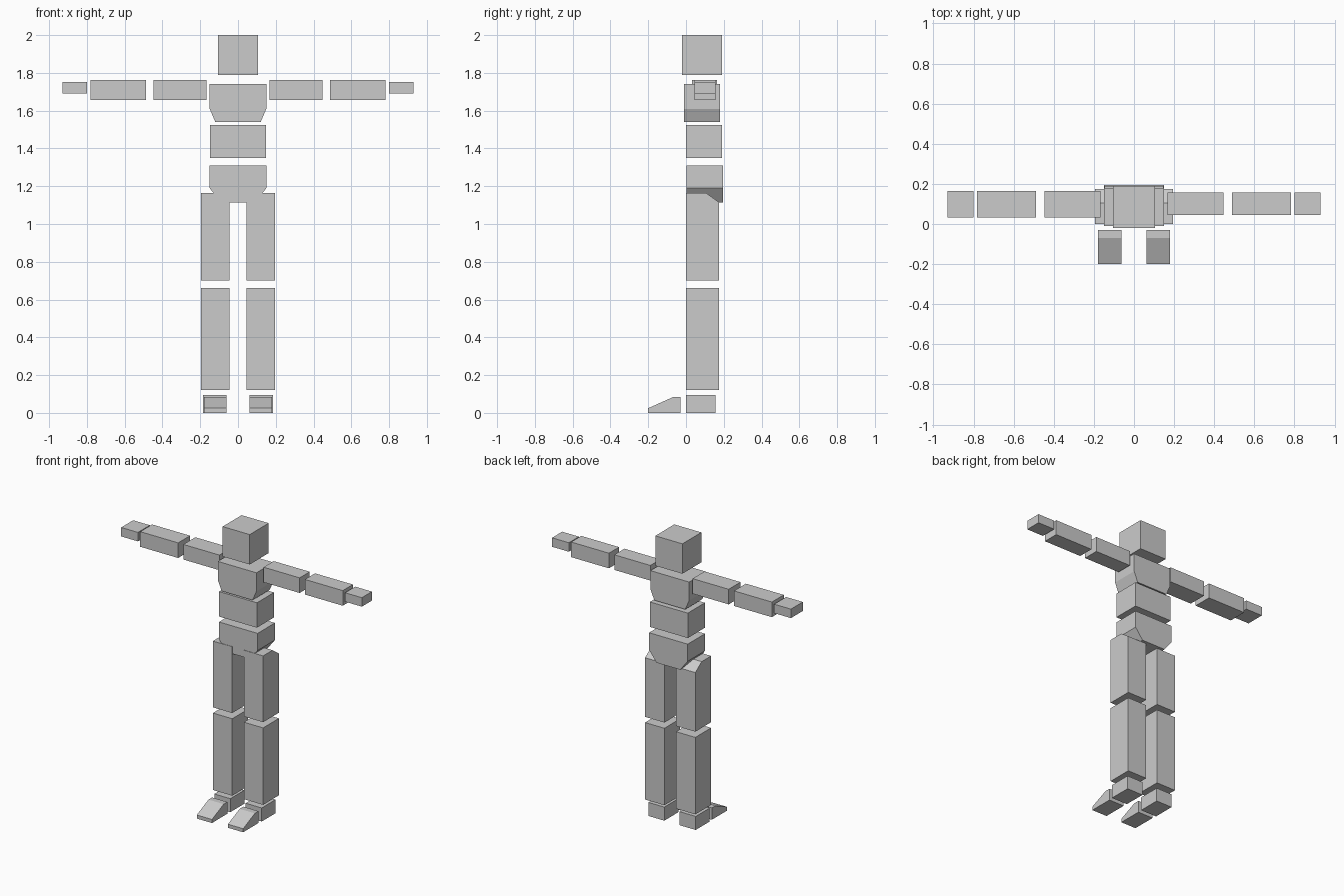
import bpy
import bmesh

cube = bpy.data.objects.get("Cube")
if cube:
    bpy.data.objects.remove(cube, do_unlink=True)

grey = bpy.data.materials.new("light_grey")
grey.use_nodes = True
GREY = (0.6, 0.6, 0.6, 1)
grey.diffuse_color = GREY
grey.node_tree.nodes["Principled BSDF"].inputs["Base Color"].default_value = GREY


def prism(name, profile, axis, start, end):
    """Extrude a closed profile along x (profile in y, z) or y (profile in x, z)."""
    bm = bmesh.new()
    rings = []
    for d in (start, end):
        rings.append([bm.verts.new((d, a, z) if axis == "x" else (a, d, z))
                      for a, z in profile])
    bm.faces.new(rings[0])
    bm.faces.new(rings[1])
    for i in range(len(profile)):
        j = (i + 1) % len(profile)
        bm.faces.new((rings[0][i], rings[0][j], rings[1][j], rings[1][i]))
    bmesh.ops.recalc_face_normals(bm, faces=bm.faces)
    mesh = bpy.data.meshes.new(name)
    bm.to_mesh(mesh)
    bm.free()
    mesh.materials.append(grey)
    obj = bpy.data.objects.new(name, mesh)
    bpy.context.collection.objects.link(obj)
    return obj


def box(name, x, y, z):
    return prism(name, [(y[0], z[0]), (y[1], z[0]), (y[1], z[1]), (y[0], z[1])], "x", *x)


def tapered(name, half, foot, low, bend, top, y):
    """Torso block whose sides slope inwards below the bend."""
    right_side = [(foot, low), (half, bend), (half, top)]
    left_side = [(-x, z) for x, z in reversed(right_side)]
    return prism(name, right_side + left_side, "y", *y)


# Head and torso
box("head", (-0.105, 0.105), (-0.02, 0.19), (1.79, 2.0))
tapered("chest", 0.15, 0.12, 1.54, 1.61, 1.74, (-0.01, 0.18))
box("abdomen", (-0.147, 0.147), (0.0, 0.19), (1.35, 1.525))
tapered("pelvis", 0.15, 0.092, 1.115, 1.19, 1.31, (0.003, 0.195))

thigh_profile = [(0, 0.7), (0.175, 0.7), (0.175, 1.115), (0.105, 1.165), (0, 1.165)]
toe_profile = [(-0.2, 0), (-0.03, 0), (-0.03, 0.083), (-0.07, 0.083), (-0.2, 0.025)]

for side, s in (("left", 1), ("right", -1)):
    # Arms, slightly thicker from front to back on the right
    depth = (0.045, 0.157) if s > 0 else (0.033, 0.165)
    for part, near, far, z in (("upper_arm", 0.167, 0.447, (1.657, 1.763)),
                               ("forearm", 0.488, 0.782, (1.657, 1.763)),
                               ("hand", 0.8, 0.93, (1.69, 1.753))):
        box(f"{side}_{part}", (s * near, s * far), depth, z)

    # Legs and feet
    leg = (s * 0.045, s * 0.195)
    prism(f"{side}_thigh", thigh_profile, "x", *leg)
    box(f"{side}_shin", leg, (0, 0.175), (0.12, 0.66))
    box(f"{side}_heel", (s * 0.06, s * 0.184), (0, 0.155), (0, 0.095))
    prism(f"{side}_toes", toe_profile, "x", s * 0.062, s * 0.18)
